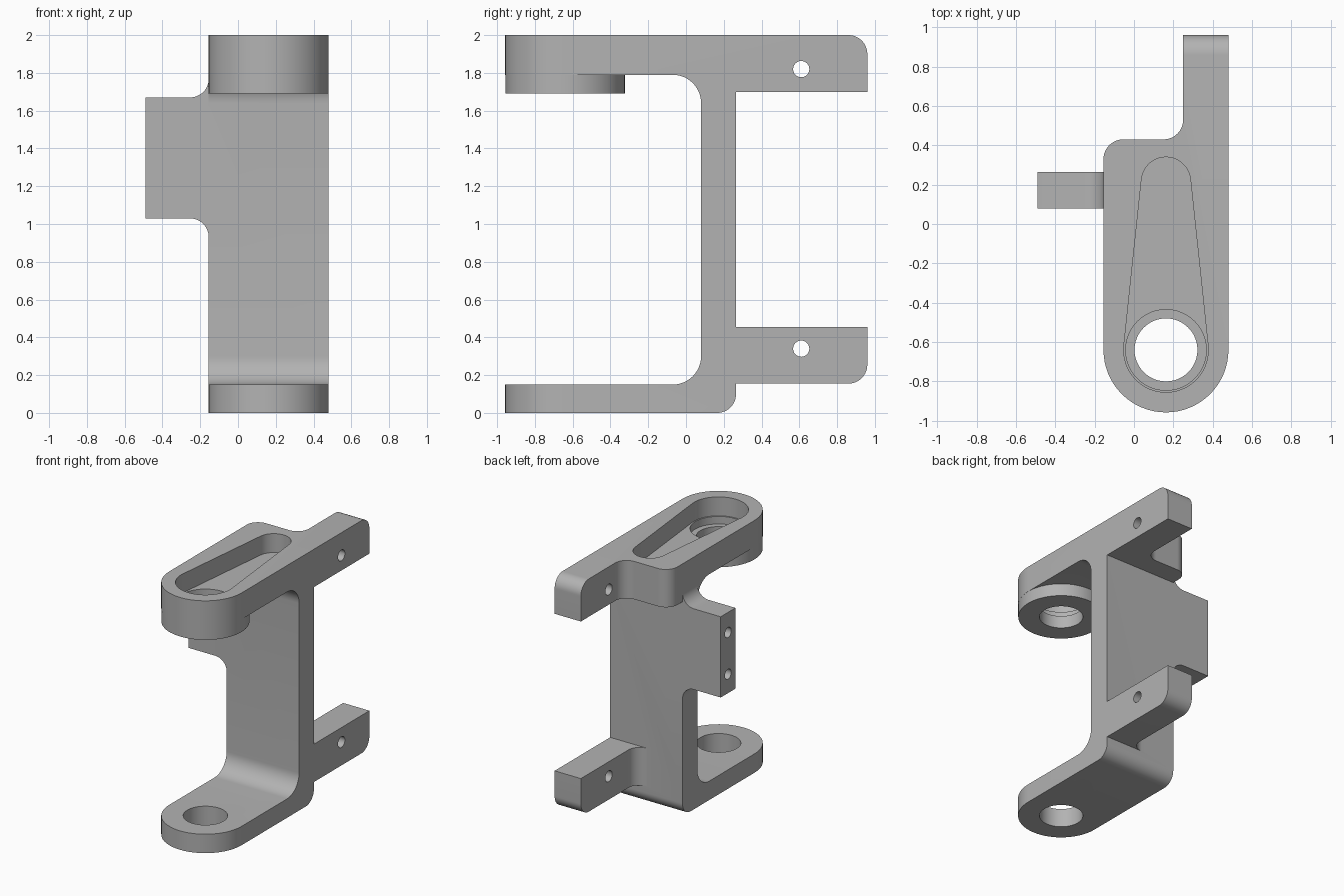
import bpy, bmesh, math
from mathutils import Vector

cube = bpy.data.objects.get("Cube")
if cube:
    bpy.data.objects.remove(cube, do_unlink=True)

grey = bpy.data.materials.new("plain grey")
grey.use_nodes = True
grey.diffuse_color = (0.45, 0.45, 0.45, 1)
grey.node_tree.nodes["Principled BSDF"].inputs["Base Color"].default_value = grey.diffuse_color

XMIN, XMAX = -0.155, 0.48
MID = (XMIN + XMAX) / 2
HALF = (XMAX - XMIN) / 2
BORE_Y = -0.64


def arc(cx, cy, r, a0, a1, n):
    return [(cx + r * math.cos(a0 + (a1 - a0) * i / n),
             cy + r * math.sin(a0 + (a1 - a0) * i / n)) for i in range(n + 1)]


def circle(cx, cy, r, n=48):
    return arc(cx, cy, r, 0, math.tau, n)[:-1]


def rounded(corners, n=12):
    """Outline from (u, v) or (u, v, radius) right-angled corners."""
    out = []
    for i, c in enumerate(corners):
        p = Vector(c[:2])
        if len(c) == 2:
            out.append(tuple(p))
            continue
        a = (Vector(corners[i - 1][:2]) - p).normalized()
        b = (Vector(corners[(i + 1) % len(corners)][:2]) - p).normalized()
        centre = p + (a + b) * c[2]
        for k in range(n + 1):
            t = math.pi / 2 * k / n
            out.append(tuple(centre - b * c[2] * math.cos(t) - a * c[2] * math.sin(t)))
    return out


def prism(name, outline, axis, lo, hi):
    """Extrude an outline along an axis; outline is yz, xz or xy."""
    place = {"x": lambda u, v, w: (w, u, v),
             "y": lambda u, v, w: (u, w, v),
             "z": lambda u, v, w: (u, v, w)}[axis]
    bm = bmesh.new()
    face = bm.faces.new([bm.verts.new(place(u, v, lo)) for u, v in outline])
    ext = bmesh.ops.extrude_face_region(bm, geom=[face])["geom"]
    bmesh.ops.translate(bm, vec=place(0, 0, hi - lo),
                        verts=[g for g in ext if isinstance(g, bmesh.types.BMVert)])
    bmesh.ops.recalc_face_normals(bm, faces=bm.faces)
    mesh = bpy.data.meshes.new(name)
    bm.to_mesh(mesh)
    bm.free()
    mesh.materials.append(grey)
    ob = bpy.data.objects.new(name, mesh)
    bpy.context.collection.objects.link(ob)
    return ob


def combine(target, other, operation):
    mod = target.modifiers.new("combine", "BOOLEAN")
    mod.operation = operation
    mod.solver = "EXACT"
    mod.object = other
    bpy.context.view_layer.objects.active = target
    bpy.ops.object.modifier_apply(modifier=mod.name)
    bpy.data.objects.remove(other, do_unlink=True)


# C-shaped frame with upper tab: side profile trimmed by the plan outline
bracket = prism("bracket", rounded([
    (-1.1, 0), (0.265, 0, 0.1), (0.265, 1.70), (0.96, 1.70), (0.96, 2, 0.1), (-1.1, 2),
    (-1.1, 1.79), (0.08, 1.79, 0.15), (0.08, 0.15, 0.15), (-1.1, 0.15)]),
    "x", -0.3, 0.6)
plan = arc(MID, BORE_Y, HALF, math.pi, math.tau, 32) + rounded([
    (XMAX, 1.1), (0.25, 1.1), (0.25, 0.43, 0.1), (XMIN, 0.43, 0.1), (XMIN, BORE_Y)])[:-1]
combine(bracket, prism("plan_trim", plan, "z", -0.1, 2.1), "INTERSECT")

# Lower tab, filleted into the web
tab = prism("lower_tab", rounded([
    (XMAX, 0.2), (XMAX, 1.1), (0.25, 1.1), (0.25, 0.265, 0.1), (0.12, 0.265), (0.12, 0.2)]),
    "z", 0.1, 0.5)
combine(tab, prism("tab_trim", rounded([
    (0.1, 0.155), (0.96, 0.155, 0.1), (0.96, 0.455), (0.1, 0.455)]), "x", 0, 0.6), "INTERSECT")
combine(bracket, tab, "UNION")

# Side flange with fillets, and the boss under the upper arm
combine(bracket, prism("side_flange", rounded([
    (-0.49, 1.03), (XMIN, 1.03, 0.1), (XMIN, 0.9), (0, 0.9), (0, 1.77), (XMIN, 1.77),
    (XMIN, 1.67, 0.099), (-0.49, 1.67)]), "y", 0.08, 0.265), "UNION")
combine(bracket, prism("boss", circle(MID, BORE_Y, HALF - 0.001, 64), "z", 1.69, 1.82), "UNION")

# Tapered pocket in the upper arm
big, small, tip_y = 0.215, 0.125, 0.215
a = math.asin((big - small) / (tip_y - BORE_Y))
pocket = arc(MID, tip_y, small, a, math.pi - a, 20) + \
    arc(MID, BORE_Y, big, math.pi - a, math.tau + a, 32)
combine(bracket, prism("pocket_cutter", pocket, "z", 1.85, 2.1), "DIFFERENCE")

# Counterbore and the bores through both arms
for radius, lo, hi in ((0.205, 1.79, 1.9), (0.16, 1.6, 1.85), (0.16, -0.1, 0.3)):
    combine(bracket, prism("bore_cutter", circle(MID, BORE_Y, radius), "z", lo, hi), "DIFFERENCE")

# Cross holes in the tabs, blind holes in the flange end
for z in (0.34, 1.82):
    combine(bracket, prism("tab_hole", circle(0.61, z, 0.043, 24), "x", 0.1, 0.6), "DIFFERENCE")
for z in (1.18, 1.51):
    combine(bracket, prism("flange_hole", circle(0.173, z, 0.04, 24), "x", -0.6, -0.25), "DIFFERENCE")

# Smooth curved walls, sharp edges
for ob in bpy.context.selected_objects:
    ob.select_set(False)
bracket.select_set(True)
bpy.context.view_layer.objects.active = bracket
bpy.ops.object.shade_smooth_by_angle(angle=math.radians(30))
